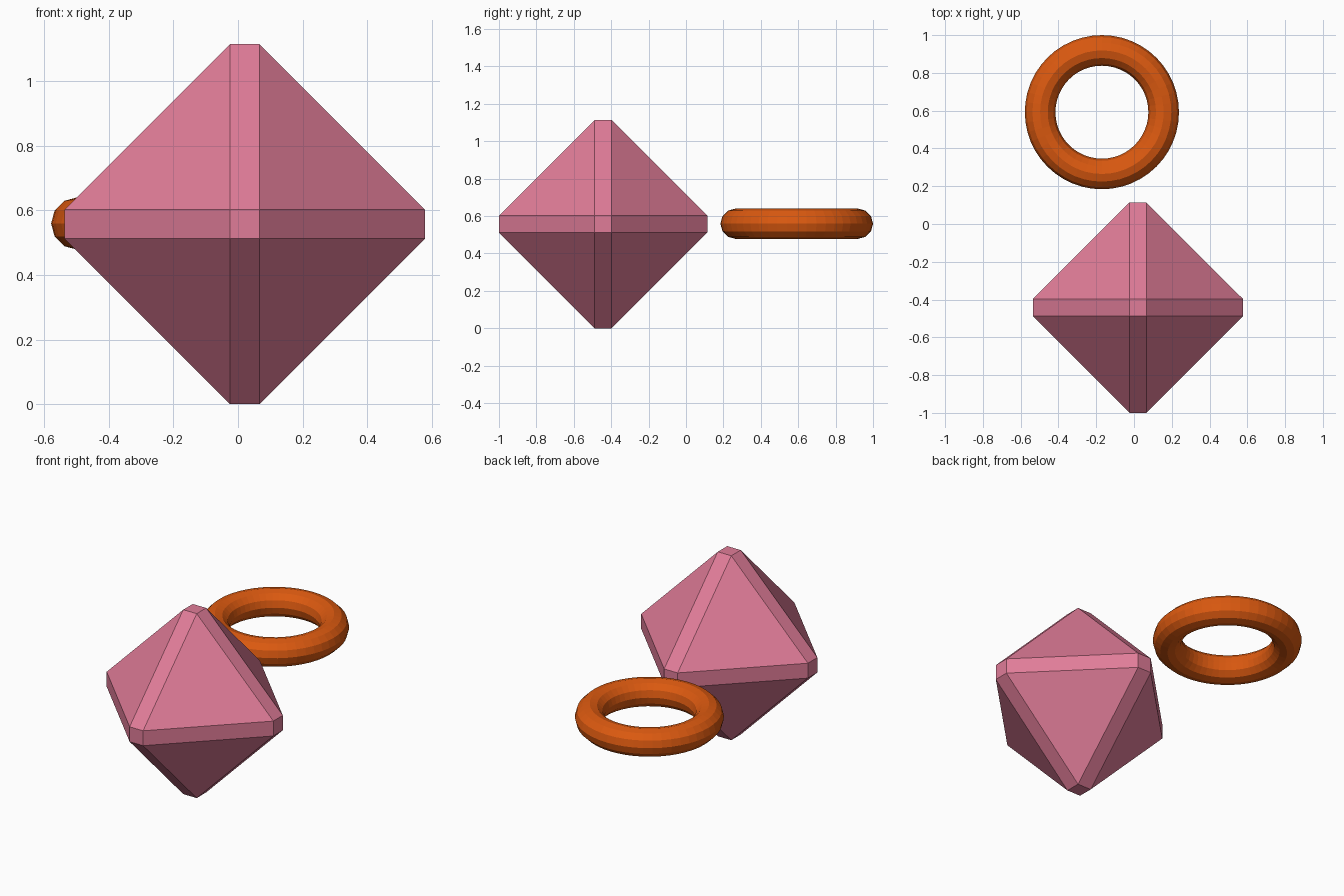
import bpy, bmesh, math
from itertools import product
from mathutils import Vector

if "Cube" in bpy.data.objects:
    bpy.data.objects.remove(bpy.data.objects["Cube"])


def material(name, rgb):
    mat = bpy.data.materials.new(name)
    mat.diffuse_color = (*rgb, 1)
    mat.use_nodes = True
    mat.node_tree.nodes["Principled BSDF"].inputs["Base Color"].default_value = mat.diffuse_color
    return mat


# Chamfered octahedron gem: a small square at each tip, hulled together
TIP, HALF = 0.557, 0.045
bm = bmesh.new()
for axis, a, b, c in product(range(3), (-1, 1), (-1, 1), (-1, 1)):
    size = [HALF] * 3
    size[axis] = TIP
    bm.verts.new((a * size[0], b * size[1], c * size[2]))
bmesh.ops.convex_hull(bm, input=bm.verts[:])
bmesh.ops.dissolve_limit(bm, angle_limit=math.radians(1),
                         verts=bm.verts[:], edges=bm.edges[:])
bmesh.ops.recalc_face_normals(bm, faces=bm.faces[:])
mesh = bpy.data.meshes.new("gem")
bm.to_mesh(mesh)
bm.free()
gem = bpy.data.objects.new("gem", mesh)
gem.location = Vector((0.021, -0.443, TIP))
bpy.context.collection.objects.link(gem)
mesh.materials.append(material("pink", (0.745, 0.202, 0.314)))

# Flat-shaded ring lying level with the gem's middle
bpy.ops.mesh.primitive_torus_add(major_segments=48, minor_segments=12,
                                 major_radius=0.327, minor_radius=0.081,
                                 location=(-0.17, 0.592, 0.559))
ring = bpy.context.object
ring.name = "ring"
ring.data.materials.append(material("orange", (0.71, 0.1, 0.005)))
